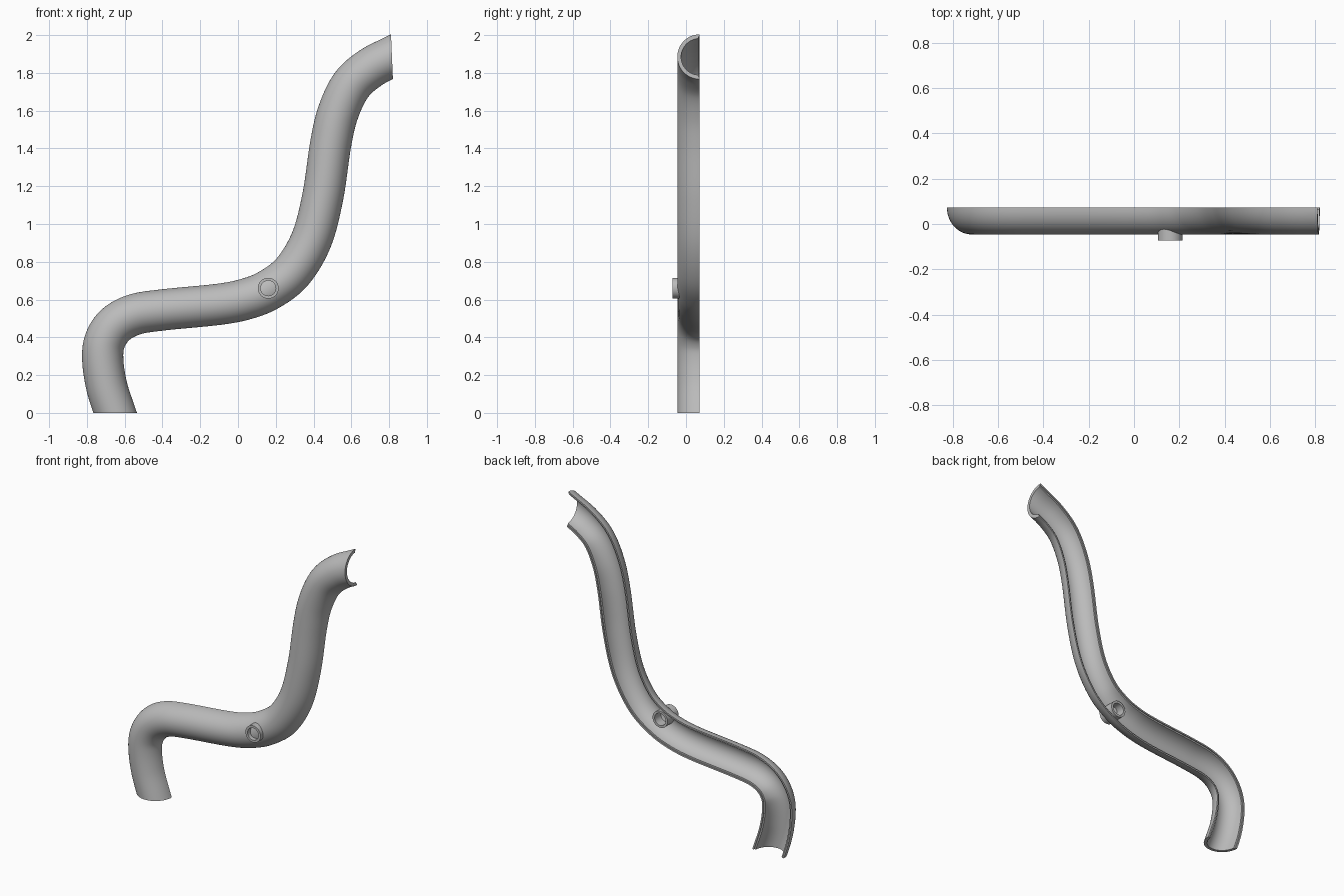
import bpy, bmesh, math
from mathutils import Vector

if "Cube" in bpy.data.objects:
    bpy.data.objects.remove(bpy.data.objects["Cube"])

grey = bpy.data.materials.new("plain grey")
grey.diffuse_color = (0.5, 0.5, 0.5, 1)
grey.use_nodes = True
grey.node_tree.nodes["Principled BSDF"].inputs["Base Color"].default_value = grey.diffuse_color

RIM_Y = 0.072                      # plane of the open back
R_OUT, DEPTH, WALL, STEP = 0.109, 0.118, 0.020, 0.007

# centre line of the pipe in x, z (runs past both ends, trimmed later)
PATH = [(-0.58, -0.2), (-0.615, -0.1), (-0.65, 0.0), (-0.695, 0.14), (-0.716, 0.28),
        (-0.705, 0.38), (-0.65, 0.465), (-0.55, 0.52), (-0.40, 0.545), (-0.10, 0.575),
        (0.05, 0.605), (0.17, 0.655), (0.29, 0.75), (0.39, 0.92), (0.45, 1.15),
        (0.49, 1.42), (0.53, 1.59), (0.60, 1.735), (0.70, 1.825), (0.815, 1.885),
        (0.93, 1.94), (1.03, 1.985)]


def smooth_path(pts, n=8):
    """Catmull-Rom points and tangents."""
    out = []
    p = [Vector(q) for q in pts]
    for a, b, c, d in zip(p, p[1:], p[2:], p[3:]):
        for i in range(n):
            t = i / n
            pos = 0.5 * (2*b + (c - a)*t + (2*a - 5*b + 4*c - d)*t*t + (3*b - a - 3*c + d)*t**3)
            tan = 0.5 * ((c - a) + 2*(2*a - 5*b + 4*c - d)*t + 3*(3*b - a - 3*c + d)*t*t)
            out.append((pos, tan.normalized()))
    return out


def arc(wall, drop, n=24):
    """Half-ellipse of the section: (sideways, y), ending at the rim less drop."""
    pts = []
    for i in range(n + 1):
        a = math.pi * i / n
        y = RIM_Y - (DEPTH - wall) * math.sin(a)
        pts.append(((R_OUT - wall) * math.cos(a), min(y, RIM_Y - drop)))
    return pts


def finish(bm, name):
    bmesh.ops.recalc_face_normals(bm, faces=bm.faces)
    me = bpy.data.meshes.new(name)
    bm.to_mesh(me)
    bm.free()
    ob = bpy.data.objects.new(name, me)
    bpy.context.collection.objects.link(ob)
    me.materials.append(grey)
    bpy.context.view_layer.objects.active = ob
    ob.select_set(True)
    bpy.ops.object.shade_smooth_by_angle(angle=math.radians(35))
    ob.select_set(False)
    return ob


# half pipe with a stepped rim
outer, inner = arc(0, 0), arc(WALL, STEP)
mid = R_OUT - WALL / 2
section = outer + [(-mid, RIM_Y), (-mid, RIM_Y - STEP)] + inner[::-1] \
    + [(mid, RIM_Y - STEP), (mid, RIM_Y)]
bm = bmesh.new()
rings = []
for pos, tan in smooth_path(PATH):
    rings.append([bm.verts.new((pos.x + tan.y * s, y, pos.y - tan.x * s)) for s, y in section])
k = len(section)
for r0, r1 in zip(rings, rings[1:]):
    for i in range(k):
        j = (i + 1) % k
        bm.faces.new((r0[i], r0[j], r1[j], r1[i]))
# trim the ends flat: level foot, near-upright top
for co, no in (((0, 0, 0), (0, 0, -1)), ((0.815, 0, 1.885), (0.999, 0, 0.043))):
    geom = bm.verts[:] + bm.edges[:] + bm.faces[:]
    bmesh.ops.bisect_plane(bm, geom=geom, plane_co=co, plane_no=no, clear_outer=True, dist=1e-5)
    bmesh.ops.holes_fill(bm, edges=[e for e in bm.edges if e.is_boundary], sides=0)
finish(bm, "half_pipe")

# round collar standing out on both sides of the wall, blind in the middle
CX, CZ = 0.16, 0.66
prof = [(0.040, -0.072), (0.055, -0.072), (0.055, 0.042), (0.040, 0.042)]
bm = bmesh.new()
N = 48
loops = [[bm.verts.new((CX + r * math.cos(2*math.pi*i/N), y, CZ + r * math.sin(2*math.pi*i/N)))
          for i in range(N)] for r, y in prof]
for a in range(4):
    l0, l1 = loops[a], loops[(a + 1) % 4]
    for i in range(N):
        j = (i + 1) % N
        bm.faces.new((l0[i], l0[j], l1[j], l1[i]))
finish(bm, "collar")
